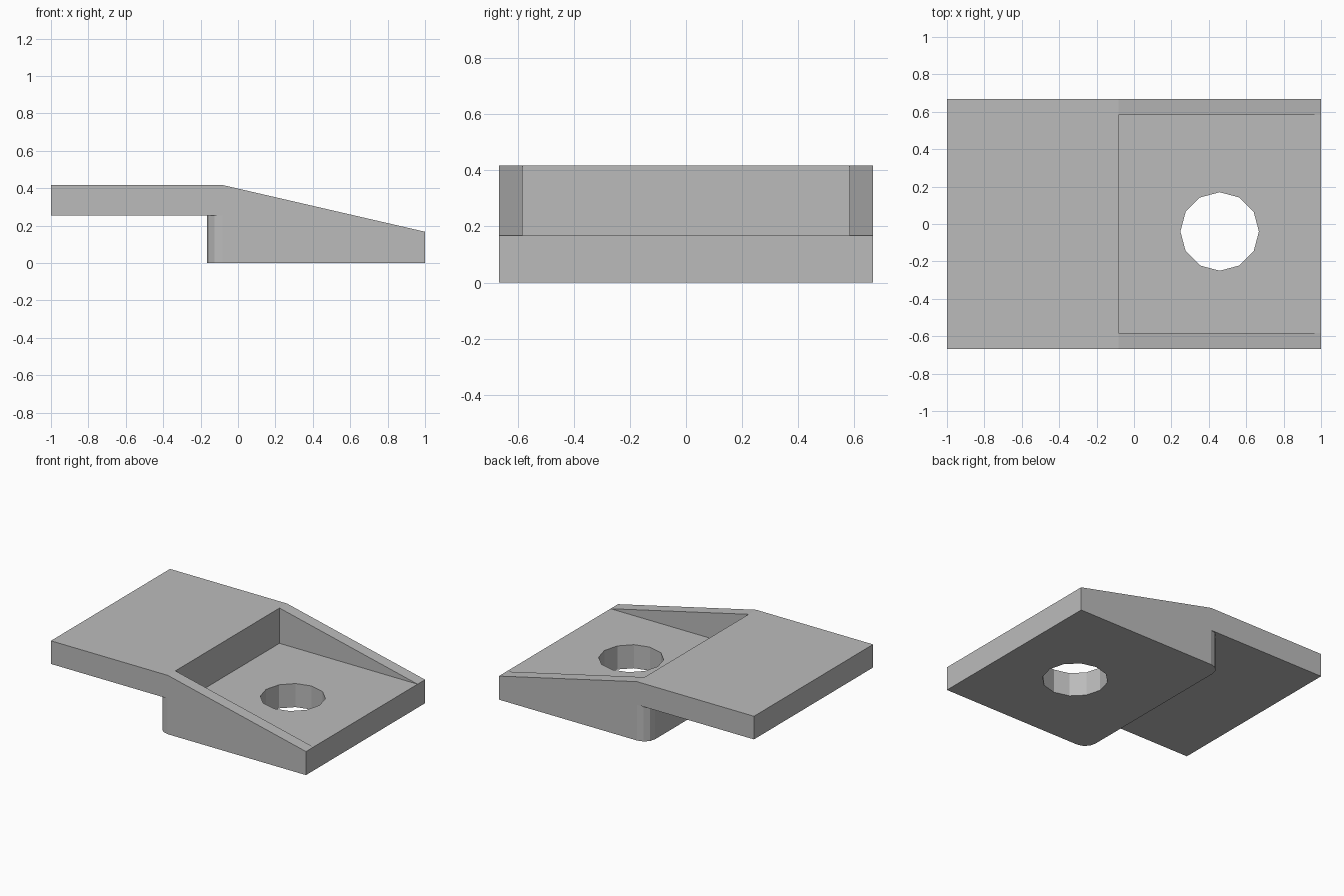
import bpy, bmesh
from math import sin, cos, pi
from mathutils import Vector

cube = bpy.data.objects.get("Cube")
if cube:
    bpy.data.objects.remove(cube, do_unlink=True)

HALF_Y, WALL_Y = 0.667, 0.583      # outer half width, pocket half width
STEP_X, POCKET_X = -0.167, -0.083  # foot's step face, pocket's back wall
FLOOR, UNDER, TOP = 0.167, 0.253, 0.417
RADIUS = 0.083

grey = bpy.data.materials.new("plain grey")
grey.use_nodes = True
colour = (0.5, 0.5, 0.5, 1)
grey.diffuse_color = colour
grey.node_tree.nodes["Principled BSDF"].inputs["Base Color"].default_value = colour


def prism(name, points, shift):
    """Extrude a closed outline of 3D points along shift."""
    bm = bmesh.new()
    face = bm.faces.new([bm.verts.new(p) for p in points])
    extruded = bmesh.ops.extrude_face_region(bm, geom=[face], use_keep_orig=True)
    moved = [v for v in extruded["geom"] if isinstance(v, bmesh.types.BMVert)]
    bmesh.ops.translate(bm, verts=moved, vec=Vector(shift))
    bmesh.ops.recalc_face_normals(bm, faces=bm.faces)
    mesh = bpy.data.meshes.new(name)
    bm.to_mesh(mesh)
    bm.free()
    mesh.materials.append(grey)
    obj = bpy.data.objects.new(name, mesh)
    bpy.context.collection.objects.link(obj)
    return obj


def cut(target, cutter):
    """Subtract the cutter, then discard it."""
    cutter.hide_render = True
    mod = target.modifiers.new(cutter.name, 'BOOLEAN')
    mod.operation, mod.solver, mod.object = 'DIFFERENCE', 'EXACT', cutter
    bpy.context.view_layer.objects.active = target
    bpy.ops.object.modifier_apply(modifier=mod.name)
    bpy.data.objects.remove(cutter, do_unlink=True)


# Stepped plate with a sloping nose, drawn as a side profile
profile = [(-1, UNDER), (STEP_X, UNDER), (STEP_X, 0), (1, 0),
           (1, FLOOR), (POCKET_X, TOP), (-1, TOP)]
plate = prism("wedge_plate", [(x, -HALF_Y, z) for x, z in profile], (0, 2 * HALF_Y, 0))

# Pocket between the two sloping side walls
pocket = [(POCKET_X, -WALL_Y), (1.1, -WALL_Y), (1.1, WALL_Y), (POCKET_X, WALL_Y)]
cut(plate, prism("pocket_cutter", [(x, y, FLOOR) for x, y in pocket], (0, 0, 0.5)))

# Twelve-sided through hole
ring = [(0.458 + 0.21 * cos(i * pi / 6), -0.04 + 0.21 * sin(i * pi / 6), -0.1)
        for i in range(12)]
cut(plate, prism("hole_cutter", ring, (0, 0, 0.6)))

# Rounded vertical corners of the foot under the plate
for side in (-1, 1):
    cx, cy = STEP_X + RADIUS, HALF_Y - RADIUS
    arc = [(cx - RADIUS * cos(i * pi / 6), cy + RADIUS * sin(i * pi / 6)) for i in range(4)]
    outline = [(-0.3, 0.8), (-0.3, cy)] + arc + [(cx, 0.8)]
    cut(plate, prism("corner_cutter", [(x, side * y, -0.1) for x, y in outline],
                     (0, 0, UNDER + 0.1)))
